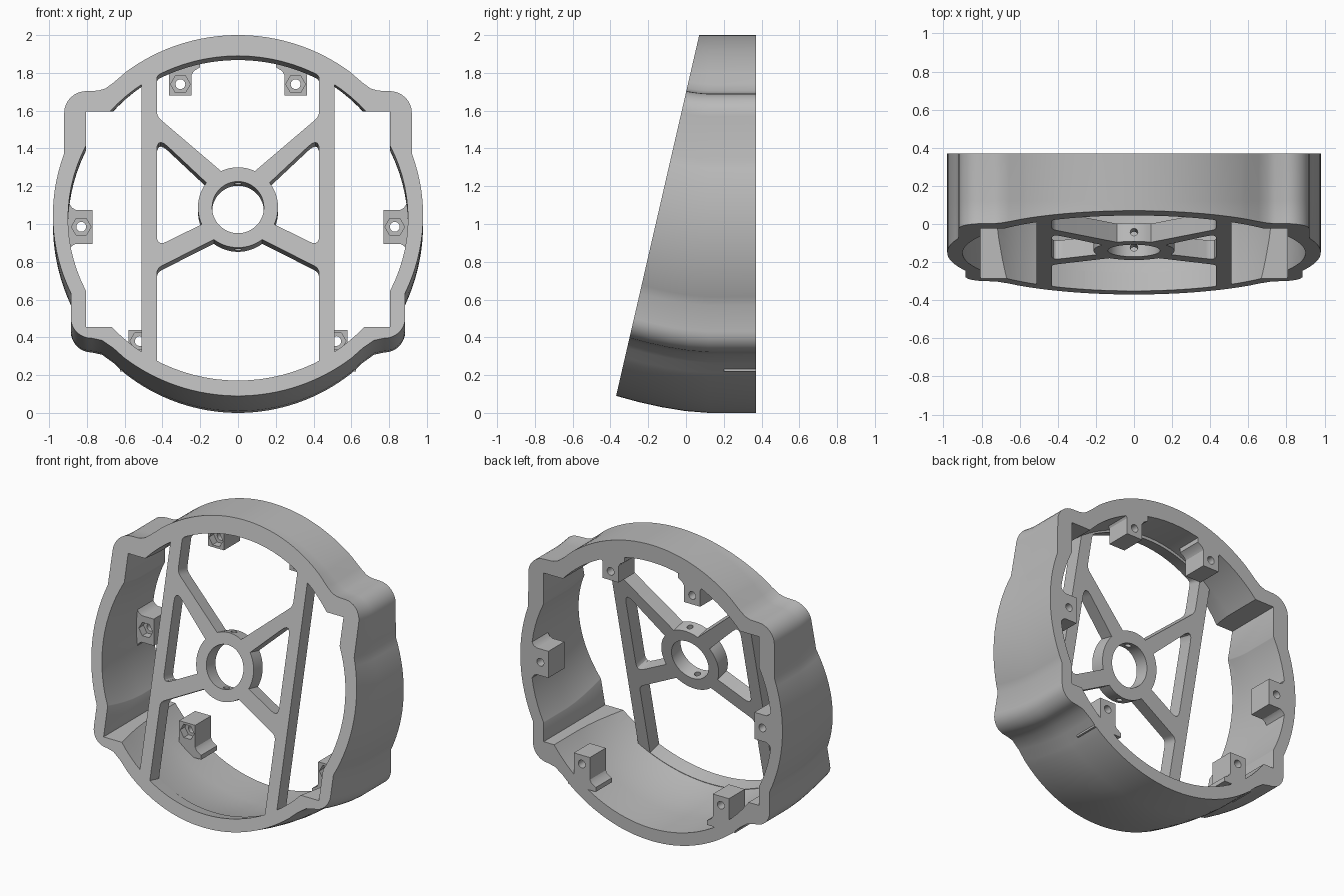
import bpy, bmesh, math
from mathutils import Vector

old = bpy.data.objects.get("Cube")
if old:
    bpy.data.objects.remove(old)

grey = bpy.data.materials.new("light_grey")
colour = (0.5, 0.5, 0.5, 1)
grey.diffuse_color = colour
grey.use_nodes = True
grey.node_tree.nodes["Principled BSDF"].inputs["Base Color"].default_value = colour

BACK, BEND = 0.37, 0.12
HUB_Z = 1.088


def skin(name, rings):
    """Closed solid through a list of matching rings."""
    bm = bmesh.new()
    loops = [[bm.verts.new(p) for p in ring] for ring in rings]
    for a, b in zip(loops, loops[1:]):
        for i in range(len(a)):
            bm.faces.new((a[i - 1], a[i], b[i], b[i - 1]))
    bm.faces.new(loops[0])
    bm.faces.new(loops[-1])
    bmesh.ops.recalc_face_normals(bm, faces=bm.faces)
    mesh = bpy.data.meshes.new(name)
    bm.to_mesh(mesh)
    bm.free()
    obj = bpy.data.objects.new(name, mesh)
    bpy.context.collection.objects.link(obj)
    mesh.materials.append(grey)
    return obj


def cut(obj, cutter):
    mod = obj.modifiers.new("cut", 'BOOLEAN')
    mod.operation, mod.solver, mod.object = 'DIFFERENCE', 'EXACT', cutter
    bpy.context.view_layer.objects.active = obj
    bpy.ops.object.modifier_apply(modifier=mod.name)
    bpy.data.objects.remove(cutter)


def arc(cx, cz, rx, rz, a, b, n):
    angles = [math.radians(a + (b - a) * i / n) for i in range(n + 1)]
    return [(cx + rx * math.cos(t), cz + rz * math.sin(t)) for t in angles]


def circle(cx, cz, r, n):
    return arc(cx, cz, r, r, 0, 360, n)[:-1]


def rounded(prev, corner, nxt, r, n=5):
    """Soft corner as a quadratic curve."""
    p, c, q = Vector(prev), Vector(corner), Vector(nxt)
    a, b = c + (p - c).normalized() * r, c + (q - c).normalized() * r
    return [tuple(a * (1 - t) ** 2 + c * 2 * t * (1 - t) + b * t * t)
            for t in [i / n for i in range(n + 1)]]


def flip(points):
    return [(-x, z) for x, z in points]


# Placement: straight rear, then a bend that leans the front face back
def front_z(h):
    return 0.09 + 0.955 * h


def bent(x, h, t):
    low = (2 - h) / 2
    return (x, BEND - t * (0.05 + 0.44 * low), h + low * 0.09 * t ** 1.6)


def ring_solid(name, outline, back, stations):
    return skin(name, [[(x, back, h) for x, h in outline]] +
                [[bent(x, h, t) for x, h in outline] for t in stations])


def on_front(x, z, d):
    return (x, -0.37 + (z - 0.09) * 0.2304 + d * 0.974, z - d * 0.225)


def front_prism(name, pts, d0, d1):
    return skin(name, [[on_front(x, z, d) for x, z in pts] for d in (d0, d1)])


def straight_prism(name, pts, y0, y1):
    return skin(name, [[(x, y, z) for x, z in pts] for y in (y0, y1)])


# Outer shell with four shoulders
half = arc(0, 1, 0.98, 1, 90, 53, 16)
half += [(0.655, 1.74), (0.70, 1.705), (0.74, 1.692)]
half += arc(0.80, 1.57, 0.12, 0.12, 90, 0, 8)
half += arc(0, 1, 0.98, 1, 20, -25.5, 16)
half += arc(0.775, 0.43, 0.11, 0.11, 0, -90, 8)
half += [(0.72, 0.308), (0.66, 0.265)]
half += arc(0, 1, 0.98, 1, -52, -90, 16)
outline = half + flip(half[1:-1])[::-1]
shell = ring_solid("outer_ring", outline, BACK, [0, 0.25, 0.5, 0.75, 1])

bore = circle(0, 0.985, 0.9, 96)
cut(shell, ring_solid("bore_cutter", bore, 0.5, [0, 0.25, 0.5, 0.75, 1, 1.15]))
w, lo, hi = 0.805, 0.455, 1.595
cut(shell, straight_prism("pocket_cutter", [(-w, lo), (w, lo), (w, hi), (-w, hi)], -1, 1))


# Front frame: two uprights, crossed spokes and a hub
def rim(r, x, side):
    """Arc of the bore across the width, on the front face."""
    a = math.degrees(math.acos(x / r))
    pts = arc(0, 0.985, r, r, a, 180 - a, 24)
    return [(px, front_z(0.985 + side * (pz - 0.985))) for px, pz in pts]


frame = front_prism("spoke_frame", rim(0.93, 0.512, 1) + rim(0.93, 0.512, -1)[::-1], 0, 0.1)

side_x = 0.43
top_rim = rim(0.9, side_x, 1)
hub_top = arc(0, HUB_Z, 0.212, 0.212, 115, 65, 10)
corner = (side_x, 1.57)
right = rounded(hub_top[-1], corner, top_rim[0], 0.03)
top_corner = rounded(corner, top_rim[0], top_rim[1], 0.02)
top = hub_top + right + top_corner + top_rim[1:-1] + flip(right + top_corner)[::-1]
cut(frame, front_prism("top_cutter", top, -0.1, 0.2))

low_rim = rim(0.9, side_x, -1)
hub_low = arc(0, HUB_Z, 0.213, 0.213, -127, -53, 14)
corner = (side_x, 0.765)
right = rounded(hub_low[-1], corner, low_rim[0], 0.03)
bottom = hub_low + right + low_rim + flip(right)[::-1]
cut(frame, front_prism("bottom_cutter", bottom, -0.1, 0.2))

hub_side = arc(0, HUB_Z, 0.212, 0.212, -25, 38, 12)
up, down = (side_x, 1.465), (side_x, 0.88)
window = hub_side + rounded(hub_side[-1], up, down, 0.08) + rounded(up, down, hub_side[0], 0.06)
for pts in (window, flip(window)):
    cut(frame, front_prism("window_cutter", pts, -0.1, 0.2))
cut(frame, front_prism("hub_cutter", circle(0, HUB_Z, 0.137, 48), -0.1, 0.2))

# Set-screw hole running up through the hub
screw = []
for z in (0.8, 1.4):
    screw.append([Vector(on_front(x, z, 0.05 + d)) for x, d in circle(0, 0, 0.02, 20)])
cut(frame, skin("screw_cutter", screw))


# Mounting lugs with flared roots, hex pockets and screw holes
def lug(name, cx, cz, out, width, root):
    """out is the direction in the x-z plane towards the wall."""
    ox, oz = out
    side = [(width, -0.06), (width, root - 0.07), (width + 0.012, root - 0.05),
            (width + 0.045, root - 0.03), (width + 0.045, root)]
    local = side + [(-u, v) for u, v in side[::-1]]
    pts = [(cx + u * oz + v * ox, cz - u * ox + v * oz) for u, v in local]
    obj = straight_prism(name, pts, 0.2, BACK)
    cut(obj, straight_prism("hex_cutter", circle(cx, cz, 0.052, 6), 0.1, 0.25))
    cut(obj, straight_prism("hole_cutter", circle(cx, cz, 0.026, 24), 0.1, 0.5))
    return obj


parts = [shell, frame]
for s, tag in ((1, "left"), (-1, "right")):
    parts.append(lug("top_lug_" + tag, s * 0.305, 1.74, (0, 1), 0.06, 0.12))
    parts.append(lug("side_lug_" + tag, s * 0.83, 0.985, (s, 0), 0.09, 0.1))
    parts.append(lug("bottom_lug_" + tag, s * 0.52, 0.38, (0, -1), 0.06, 0.16))

bpy.ops.object.select_all(action='DESELECT')
for obj in parts:
    obj.select_set(True)
bpy.context.view_layer.objects.active = shell
bpy.ops.object.shade_smooth_by_angle(angle=math.radians(30))
